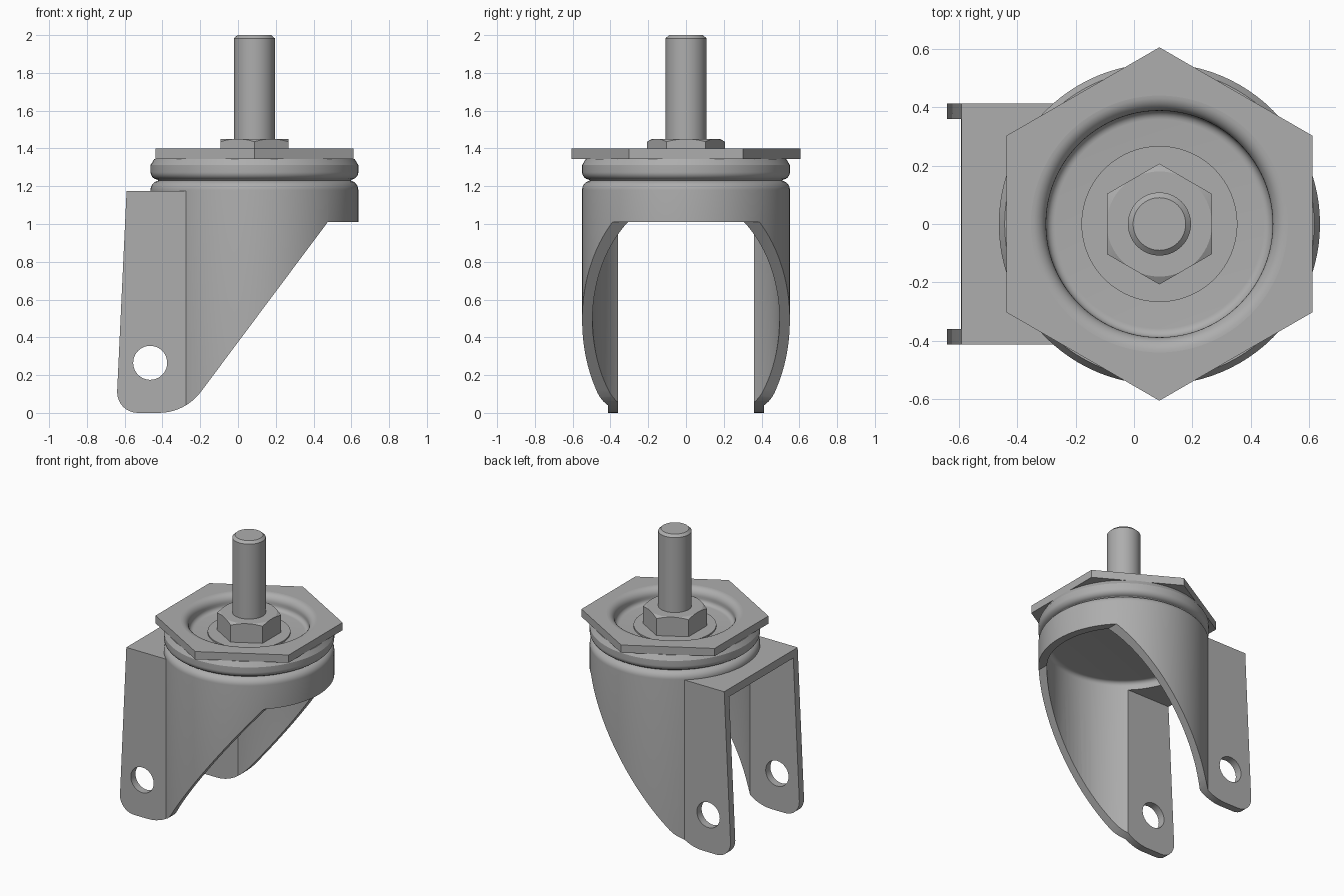
import bpy, bmesh, math
from mathutils import Vector

cube = bpy.data.objects.get("Cube")
if cube:
    bpy.data.objects.remove(cube, do_unlink=True)

CX = 0.087  # swivel axis
steel = bpy.data.materials.new("steel grey")
steel.use_nodes = True
GREY = (0.42, 0.42, 0.42, 1)
steel.diffuse_color = GREY
steel.node_tree.nodes["Principled BSDF"].inputs["Base Color"].default_value = GREY


def make(name, bm):
    bmesh.ops.recalc_face_normals(bm, faces=bm.faces)
    mesh = bpy.data.meshes.new(name)
    bm.to_mesh(mesh)
    bm.free()
    mesh.materials.append(steel)
    ob = bpy.data.objects.new(name, mesh)
    bpy.context.collection.objects.link(ob)
    return ob


def lathe(name, profile, segs=96):
    """Revolve (radius, z) points that start and end on the axis."""
    bm = bmesh.new()
    verts = [bm.verts.new((CX + r, 0, z)) for r, z in profile]
    edges = [bm.edges.new(p) for p in zip(verts, verts[1:])]
    bmesh.ops.spin(bm, geom=verts + edges, cent=(CX, 0, 0), axis=(0, 0, 1),
                   angle=math.tau, steps=segs, use_merge=False)
    bmesh.ops.remove_doubles(bm, verts=bm.verts, dist=1e-5)
    return make(name, bm)


def prism(name, points, depth):
    """Extrude a closed loop of 3D points along a vector."""
    bm = bmesh.new()
    face = bm.faces.new([bm.verts.new(p) for p in points])
    out = bmesh.ops.extrude_face_region(bm, geom=[face])
    moved = [g for g in out["geom"] if isinstance(g, bmesh.types.BMVert)]
    bmesh.ops.translate(bm, verts=moved, vec=Vector(depth))
    return make(name, bm)


def box(name, x0, x1, half, z0, z1):
    loop = [(x0, -half, z0), (x1, -half, z0), (x1, half, z0), (x0, half, z0)]
    return prism(name, loop, (0, 0, z1 - z0))


def hexagon(name, radius, z0, z1):
    angles = [math.radians(30 + 60 * i) for i in range(6)]
    loop = [(CX + radius * math.cos(a), radius * math.sin(a), z0) for a in angles]
    return prism(name, loop, (0, 0, z1 - z0))


def arc(cx, cz, rx, rz, a0, a1, n=8):
    angles = [math.radians(a0 + (a1 - a0) * i / n) for i in range(n + 1)]
    return [(cx + rx * math.cos(a), cz + rz * math.sin(a)) for a in angles]


def combine(target, tool, operation):
    mod = target.modifiers.new("cut", "BOOLEAN")
    mod.operation, mod.solver, mod.object = operation, "EXACT", tool
    bpy.context.view_layer.objects.active = target
    bpy.ops.object.modifier_apply(modifier=mod.name)
    bpy.data.objects.remove(tool, do_unlink=True)


# Fork: rounded cup joined to a flat-sided rear box, hollowed out
fork = lathe("fork", [(0, -0.1), (0.55, -0.1)] + arc(0.5, 1.18, 0.05, 0.05, 0, 90) + [(0, 1.23)])
combine(fork, box("rear", -0.8, 0, 0.413, -0.1, 1.175), "UNION")
combine(fork, lathe("hollow", [(0, -0.2), (0.495, -0.2)]
                    + arc(0.465, 1.145, 0.03, 0.03, 0, 90, 5) + [(0, 1.175)]), "DIFFERENCE")
combine(fork, box("rear_hollow", -0.9, -0.1, 0.36, -0.2, 1.12), "DIFFERENCE")

# Side outline of the fork legs, then the axle hole
outline = [(-0.584, 1.3)]
outline += arc(-0.53, 0.11, 0.11, 0.11, 180, 270)
outline += arc(-0.42, 0.28, 0.28, 0.28, 270, 322)
outline += [(0.475, 1.01), (0.8, 1.01), (0.8, 1.3)]
combine(fork, prism("outline", [(x, -0.8, z) for x, z in outline], (0, 1.6, 0)), "INTERSECT")
hole = arc(-0.465, 0.265, 0.09, 0.09, 0, 360, 40)[:-1]
combine(fork, prism("axle", [(x, -0.8, z) for x, z in hole], (0, 1.6, 0)), "DIFFERENCE")

# Swivel race with a dished top
race = lathe("swivel_race", [(0, 1.22), (0.5, 1.22), (0.515, 1.235)]
             + arc(0.51, 1.275, 0.04, 0.04, -75, 0)
             + [(0.55, 1.312), (0.53, 1.345), (0.44, 1.345), (0.44, 1.4)]
             + arc(0.44, 1.348, 0.052, 0.052, 90, 180)
             + arc(0.358, 1.335, 0.03, 0.03, 0, -90, 6) + [(0, 1.305)])

# Six-sided top plate around the dish
plate = hexagon("top_plate", 0.605, 1.345, 1.4)
combine(plate, lathe("opening", [(0, 1.2), (0.44, 1.2), (0.44, 1.5), (0, 1.5)]), "DIFFERENCE")

# Washer, chamfered nut and threaded stem
washer = lathe("washer", [(0, 1.3), (0.267, 1.3), (0.267, 1.315), (0, 1.315)])
nut = hexagon("nut", 0.207, 1.31, 1.5)
combine(nut, lathe("nut_chamfer", [(0, 1.2), (0.25, 1.2), (0.25, 1.412), (0.18, 1.45), (0, 1.45)]),
        "INTERSECT")
stem = lathe("stem", [(0, 1.4), (0.108, 1.4), (0.108, 1.983), (0.09, 2), (0, 2)], 64)

# Smooth shading with crisp edges
bpy.ops.object.select_all(action="DESELECT")
for ob in (fork, race, plate, washer, nut, stem):
    ob.select_set(True)
bpy.context.view_layer.objects.active = fork
bpy.ops.object.shade_smooth_by_angle(angle=math.radians(25))
